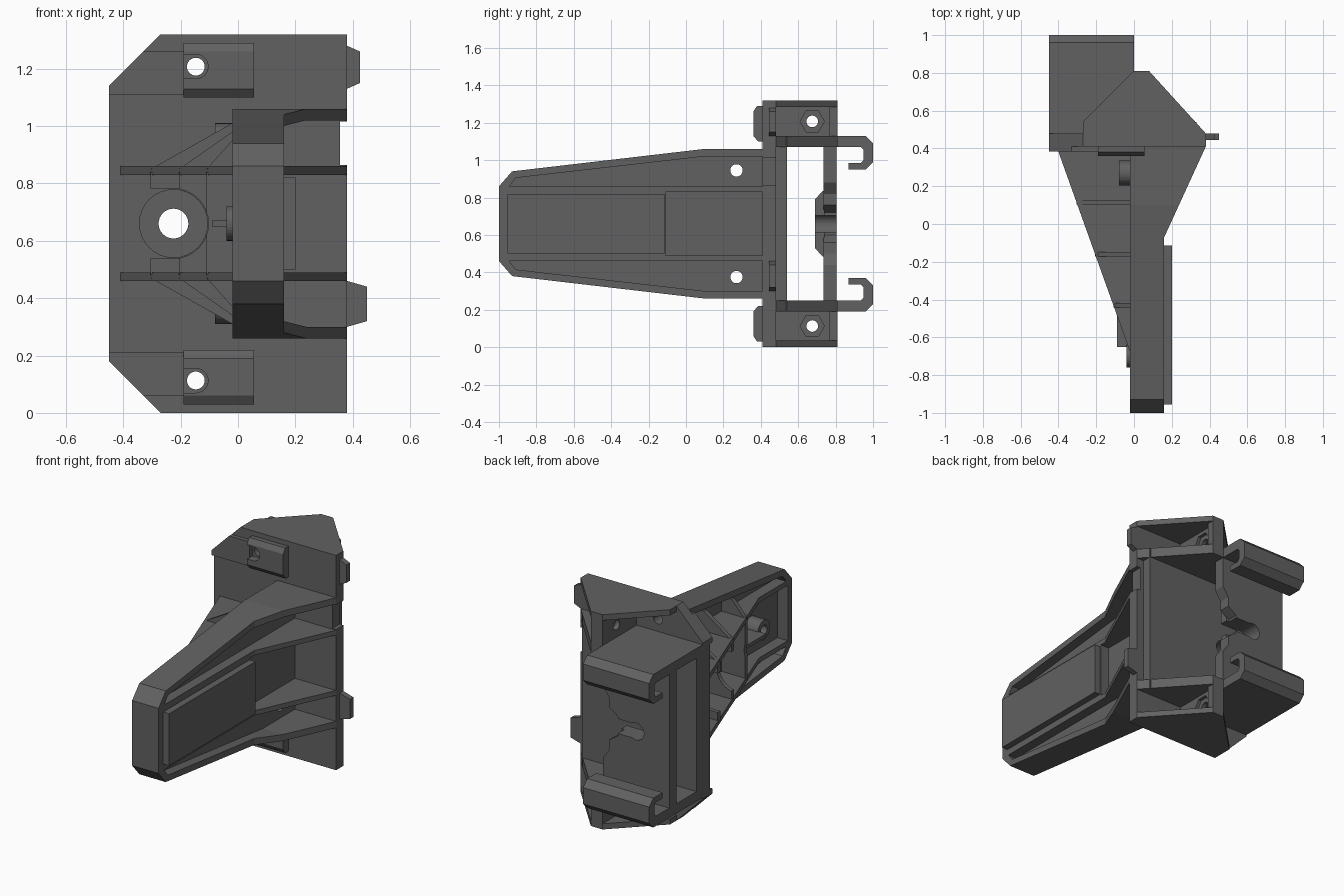
import bpy, bmesh, math
from mathutils import Vector

if "Cube" in bpy.data.objects:
    bpy.data.objects.remove(bpy.data.objects["Cube"])

H = 1.32  # full height; most parts mirror about H / 2
grey = bpy.data.materials.new('dark_grey')
grey.diffuse_color = (.12, .12, .12, 1)
grey.use_nodes = True
grey.node_tree.nodes["Principled BSDF"].inputs["Base Color"].default_value = grey.diffuse_color


def prism(name, axis, pts, lo, hi, flip=False):
    """Extrude a 2D profile along an axis; flip mirrors it top to bottom."""
    bm = bmesh.new()

    def co(a, b, c):
        v = {'x': (c, a, b), 'y': (a, c, b), 'z': (a, b, c)}[axis]
        return Vector((v[0], v[1], H - v[2])) if flip else Vector(v)
    face = bm.faces.new([bm.verts.new(co(a, b, lo)) for a, b in pts])
    ext = bmesh.ops.extrude_face_region(bm, geom=[face])
    moved = [g for g in ext['geom'] if isinstance(g, bmesh.types.BMVert)]
    bmesh.ops.translate(bm, verts=moved, vec=co(0, 0, hi) - co(0, 0, lo))
    bmesh.ops.recalc_face_normals(bm, faces=bm.faces)
    me = bpy.data.meshes.new(name)
    bm.to_mesh(me)
    bm.free()
    me.materials.append(grey)
    ob = bpy.data.objects.new(name, me)
    bpy.context.collection.objects.link(ob)
    return ob


def box(name, x, y, z, flip=False):
    return prism(name, 'x', [(y[0], z[0]), (y[1], z[0]), (y[1], z[1]), (y[0], z[1])], x[0], x[1], flip)


def cyl(name, axis, c, r, lo, hi, flip=False, n=32):
    pts = [(c[0] + r * math.cos(2 * math.pi * i / n), c[1] + r * math.sin(2 * math.pi * i / n)) for i in range(n)]
    return prism(name, axis, pts, lo, hi, flip)


def cut(ob, *cutters):
    """Subtract cutters from a part, then delete them."""
    bpy.context.view_layer.objects.active = ob
    for c in cutters:
        m = ob.modifiers.new('cut', 'BOOLEAN')
        m.operation, m.solver, m.object = 'DIFFERENCE', 'EXACT', c
        bpy.ops.object.modifier_apply(modifier=m.name)
        bpy.data.objects.remove(c)
    return ob


def sym(half):
    """Close a half outline by mirroring it about mid height."""
    return half + [(a, H - b) for a, b in reversed(half)]


def centre_cut(r=.052):
    return cyl('centre_cut', 'y', (-.225, .66), r, -1, 1.1)


BOTH = ((False, 'upper'), (True, 'lower'))

# Arm shell: tapered outline, flared root, recessed on both sides
inner = sym([(-.96, .84), (-.91, .905), (.1, 1.02), (.6, 1.02)])
arm = prism('arm_shell', 'x', sym([(-1, .86), (-.93, .94), (.1, 1.06), (.42, 1.06)]), -.02, .38)
cut(arm,
    prism('flare_cut', 'z', [(.16, -1.1), (.16, -.07), (.38, .41), (.6, .41), (.6, -1.1)], -.2, 1.5),
    prism('front_recess', 'x', inner, .10, .6),
    prism('back_recess', 'x', inner, -.2, .05),
    *[cyl('screw_cut', 'x', (.27, .945), .033, -.2, .3, f) for f, _ in BOTH])

# Raised centre pad
box('arm_pad_base', (.06, .16), (-.97, -.11), (.485, .835))
box('arm_pad', (.15, .20), (-.955, -.115), (.50, .82))


def depth(y):
    """Back edge of the long ribs at a given y."""
    return -.02 - .39 * (y + .68) / 1.09


# Long ribs, gussets, cross ribs, screw tubes
STATIONS = ((.115, 1.01), (-.16, .98), (-.43, .95))
for f, side in BOTH:
    prism(side + '_long_rib', 'z', [(-.02, -.97), (-.02, -.68), (-.41, .41), (.38, .41), (.16, -.07), (.16, -.97)],
          .83, .86, f)
    for i, (y, top) in enumerate(STATIONS):
        prism(f'{side}_gusset_{i}', 'y', [(.06, .85), (depth(y), .85), (-.02, top), (.06, top)],
              y - .013, y + .013, f)
    cut(cyl(side + '_screw_tube', 'x', (.27, .945), .065, -.08, .06, f),
        cyl('tube_cut', 'x', (.27, .945), .033, -.2, .2, f))
for i, (y, _) in enumerate(STATIONS):
    cut(box(f'cross_rib_{i}', (depth(y), .06), (y - .013, y + .013), (.48, .84)), centre_cut(.122),
        box('clearance_cut', (-.5, -.225), (-1, 1), (.54, .78)))

# End boss between the ribs, with its fin
cut(cyl('end_boss', 'x', (-.70, .66), .06, -.04, .06), cyl('boss_cut', 'x', (-.70, .66), .03, -.2, .04))
box('end_boss_fin', (-.09, .06), (-.65, -.43), (.65, .67))

# Front plate with chamfered left corners, edge notch and holes
plate = prism('front_plate', 'y', [(-.45, .18), (-.27, 0), (.38, 0), (.38, H), (-.27, H), (-.45, 1.14)], .41, .48)
cut(plate, centre_cut(), box('notch_cut', (.355, .5), (.3, .6), (.865, 1.015)),
    *[cyl('corner_cut', 'y', (-.147, 1.207), .031, 0, 1, f) for f, _ in BOTH])
cut(box('channel_front_wall', (-.45, .33), (.475, .54), (.19, 1.13)), centre_cut())
cut(cyl('hole_seat', 'y', (-.225, .66), .12, .385, .42), centre_cut())

# Back plate with scalloped edge and a slot leading to the hole, plus its inner pad
edge = [(0, .2), (0, .44), (-.04, .50), (-.04, .56), (-.10, .60)]
back = prism('back_plate', 'y', [(-.45, .2)] + sym(edge) + [(-.45, H - .2)], .735, .805)
cut(back, centre_cut(), box('slot_cut', (-.225, .2), (.6, .9), (.615, .705)))
cut(prism('back_plate_pad', 'x', sym([(.74, .84), (.725, .83), (.69, .79)]), -.36, -.08), centre_cut(),
    box('slot_cut', (-.225, .2), (.6, .9), (.615, .705)))

for f, side in BOTH:
    # Channel shelf joining both plates, and the hood cap beyond it
    prism(side + '_shelf', 'z', [(-.45, .42), (.38, .42), (.38, .48), (.08, .81), (-.45, .81)], 1.07, 1.13, f)
    prism(side + '_hood_cap', 'z', [(-.27, .42), (.38, .42), (.38, .48), (.08, .81), (0, .81), (-.27, .54)],
          1.285, H, f)
    # Screw wall with a hexagonal nut seat
    cut(box(side + '_screw_wall', (0, .05), (.46, .81), (1.10, 1.30), f),
        cyl('hex_cut', 'x', (.675, 1.207), .065, .03, .2, f, 6),
        cyl('bolt_cut', 'x', (.675, 1.207), .031, -.2, .2, f))
    box(side + '_hood_end', (.04, .08), (.765, .81), (1.10, 1.30), f)
    # Hook at the back
    prism(side + '_hook', 'x', [(.79, 1.13), (.96, 1.13), (1, 1.09), (1, .99), (.96, .95), (.87, .95), (.87, .985),
                                (.935, .985), (.95, 1.0), (.95, 1.055), (.935, 1.07), (.79, 1.07)], -.45, 0, f)
    # Slotted front boss and its thin side rail
    boss = prism(side + '_front_boss', 'x', [(.42, 1.10), (.385, 1.10), (.36, 1.13), (.36, 1.26), (.38, 1.29),
                                             (.42, 1.29)], -.19, .055, f)
    cut(boss, box('slot_cut', (-.3, -.147), (.3, .5), (1.165, 1.25), f),
        cyl('slot_end_cut', 'y', (-.147, 1.2075), .0425, .3, .5, f))
    prism(side + '_side_rail', 'y', [(-.45, 1.11), (-.45, 1.14), (-.33, 1.26), (-.19, 1.26), (-.19, 1.11)],
          .385, .42, f)

# Small tapered tabs on the right edge
for name, z0, z1, x in (('upper_tab', 1.13, 1.28, .425), ('lower_tab', .30, .46, .45)):
    prism(name, 'y', [(.30, z0), (.38, z0), (x, z0 + .02), (x, z1 - .02), (.38, z1), (.30, z1)], .445, .48)
